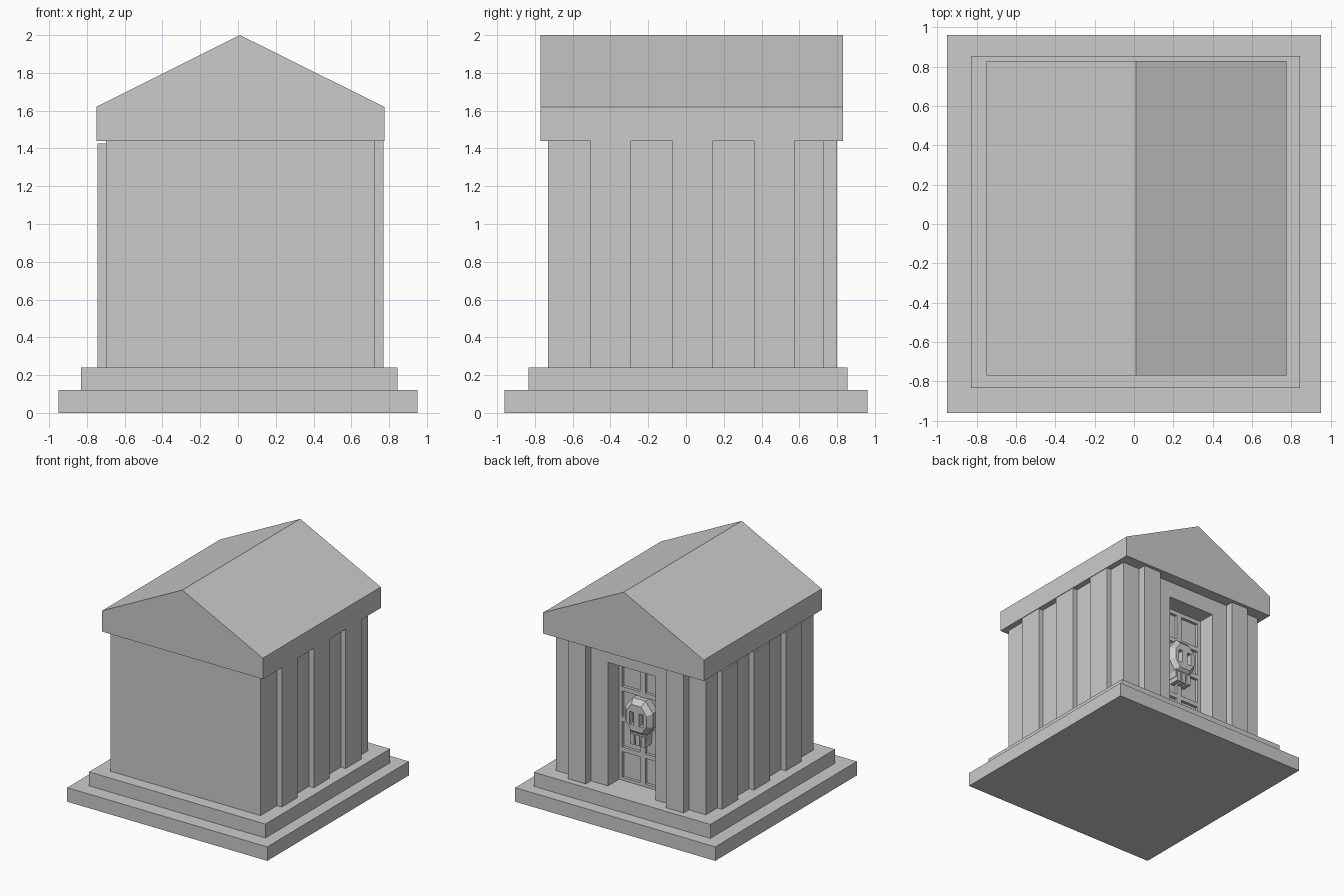
import bpy, bmesh

if "Cube" in bpy.data.objects:
    bpy.data.objects.remove(bpy.data.objects["Cube"])

CX = 0.01  # symmetry line of the building above the base


def make_object(name, bm):
    bmesh.ops.recalc_face_normals(bm, faces=bm.faces[:])
    me = bpy.data.meshes.new(name)
    bm.to_mesh(me)
    bm.free()
    ob = bpy.data.objects.new(name, me)
    bpy.context.scene.collection.objects.link(ob)
    return ob


def boxes(name, spans):
    """One object made of boxes given as (x0, x1, y0, y1, z0, z1)."""
    bm = bmesh.new()
    for x0, x1, y0, y1, z0, z1 in spans:
        vs = bmesh.ops.create_cube(bm, size=1)["verts"]
        for v in vs:
            v.co = (x0 if v.co.x < 0 else x1,
                    y0 if v.co.y < 0 else y1,
                    z0 if v.co.z < 0 else z1)
    return make_object(name, bm)


def loft(name, profile, sections, cx, cz):
    """XZ profile repeated along y; sections are (y, scale)."""
    bm = bmesh.new()
    rings = [[bm.verts.new((cx + x * s, y, cz + z * s)) for x, z in profile]
             for y, s in sections]
    n = len(profile)
    for a, b in zip(rings, rings[1:]):
        for i in range(n):
            j = (i + 1) % n
            bm.faces.new((a[i], a[j], b[j], b[i]))
    bm.faces.new(rings[0])
    bm.faces.new(rings[-1])
    return make_object(name, bm)


def cut(target, cutter):
    cutter.hide_render = True
    cutter.hide_viewport = True
    mod = target.modifiers.new("cut", "BOOLEAN")
    mod.operation = "DIFFERENCE"
    mod.solver = "EXACT"
    mod.object = cutter


# Stepped base
boxes("lower_step", [(-0.95, 0.95, -0.96, 0.96, 0, 0.12)])
boxes("upper_step", [(-0.83, 0.845, -0.835, 0.855, 0.12, 0.24)])

# Walls with a recessed doorway in the back
DOOR_Y = 0.58
walls = boxes("walls", [(-0.70, 0.725, -0.73, 0.73, 0.24, 1.44)])
cut(walls, boxes("doorway_cutter", [(-0.22, 0.23, DOOR_Y, 0.9, 0.2, 1.30)]))

# Sunken door panels, two columns by four rows
panels = []
for row in range(4):
    z = 0.265 + row * 0.26
    for x in (-0.19, 0.03):
        panels.append((x, x + 0.17, DOOR_Y - 0.025, DOOR_Y + 0.08, z, z + 0.22))
cut(walls, boxes("panel_cutter", panels))

# Side pilasters
ys = [(-0.505, -0.29), (-0.072, 0.142), (0.36, 0.575)]
boxes("right_pilasters", [(0.70, 0.77, a, b, 0.24, 1.44) for a, b in ys])
boxes("left_pilasters", [(-0.745, -0.68, a, b, 0.24, 1.425) for a, b in ys])

# Pilasters either side of the door
boxes("door_pilasters", [(CX + c - 0.083, CX + c + 0.083, 0.70, 0.80, 0.24, 1.44)
                         for c in (-0.465, 0.465)])

# Gabled roof
loft("roof", [(-0.76, 1.44), (0.765, 1.44), (0.765, 1.62), (0, 2.0), (-0.76, 1.62)],
     [(-0.77, 1), (0.83, 1)], CX, 0)

# Skull ornament on the door
half = [(0.06, 0.16), (0.13, 0.07), (0.13, -0.05), (0.07, -0.14)]
outline = half + [(-x, z) for x, z in reversed(half)]
skull = loft("skull", outline, [(DOOR_Y - 0.03, 1), (DOOR_Y + 0.04, 1), (DOOR_Y + 0.08, 0.75)],
             CX, 0.84)
cut(skull, boxes("eye_cutter", [(CX + c - 0.019, CX + c + 0.019, DOOR_Y + 0.03, DOOR_Y + 0.2,
                                 0.785, 0.895) for c in (-0.045, 0.045)]))
boxes("skull_jaw", [(CX - 0.075, CX + 0.075, DOOR_Y - 0.03, DOOR_Y + 0.055, 0.65, 0.73)])
boxes("skull_teeth", [(CX + c - 0.019, CX + c + 0.019, DOOR_Y - 0.03, DOOR_Y + 0.065, 0.61, 0.70)
                      for c in (-0.052, 0, 0.052)])
